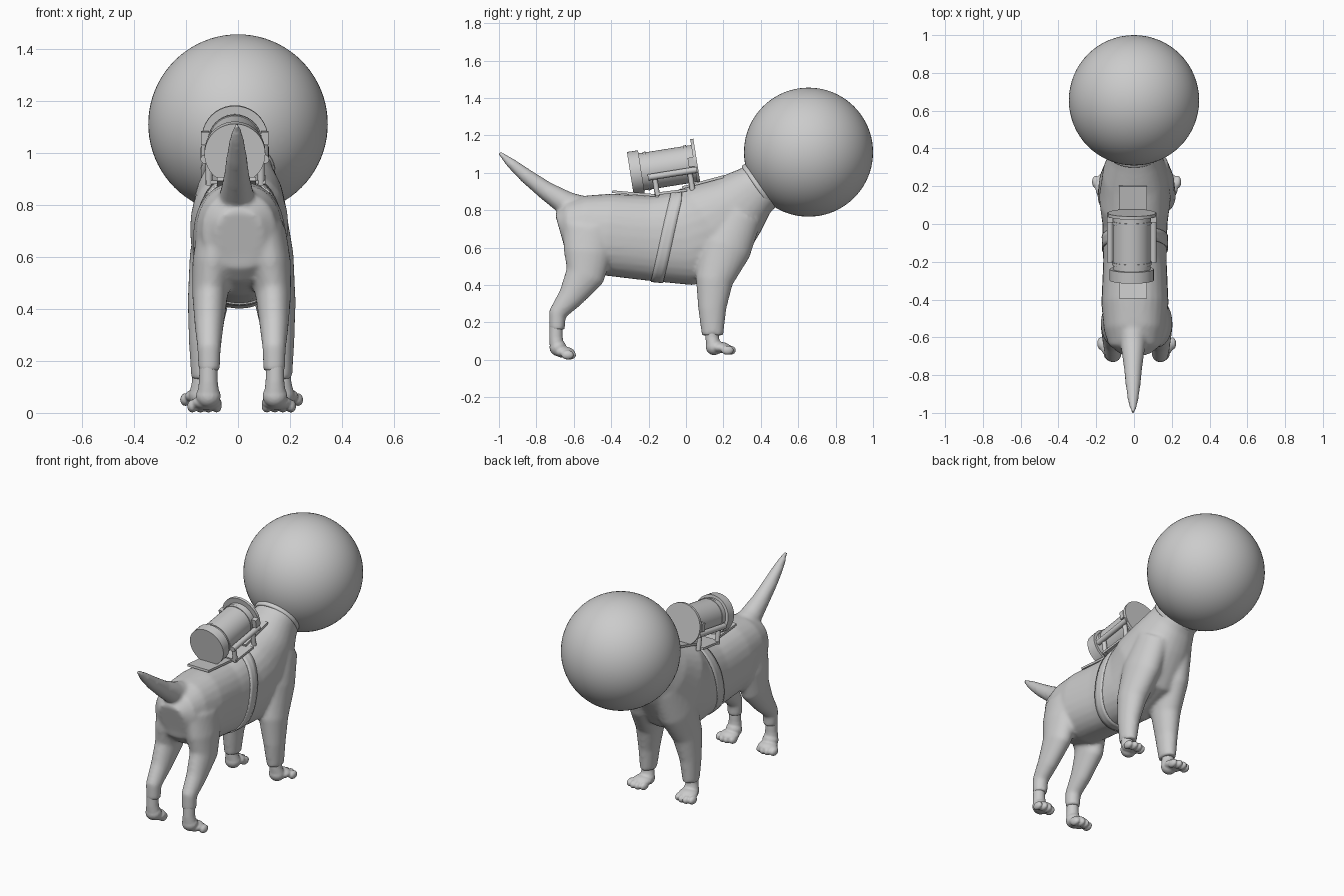
import bpy, bmesh
from math import sin, cos, pi, radians
from mathutils import Vector, Matrix

old = bpy.data.objects.get("Cube")
if old:
    bpy.data.objects.remove(old, do_unlink=True)

grey = bpy.data.materials.new("plain grey")
grey.use_nodes = True
grey.diffuse_color = (0.6, 0.6, 0.6, 1)
grey.node_tree.nodes["Principled BSDF"].inputs["Base Color"].default_value = (0.6, 0.6, 0.6, 1)


def finish(name, bm, angle=40):
    bmesh.ops.recalc_face_normals(bm, faces=bm.faces)
    mesh = bpy.data.meshes.new(name)
    bm.to_mesh(mesh)
    bm.free()
    mesh.materials.append(grey)
    obj = bpy.data.objects.new(name, mesh)
    bpy.context.collection.objects.link(obj)
    bpy.ops.object.select_all(action="DESELECT")
    obj.select_set(True)
    bpy.context.view_layer.objects.active = obj
    bpy.ops.object.shade_smooth_by_angle(angle=radians(angle))
    return obj


def tube(bm, rows, power=1.0, n=28, caps=True):
    """Loft ellipses along a path; each row is x, y, z, half width, half depth."""
    pts = [Vector(r[:3]) for r in rows]
    rings = []
    for i, r in enumerate(rows):
        t = (pts[min(i + 1, len(pts) - 1)] - pts[max(i - 1, 0)]).normalized()
        up = t.cross(Vector((1, 0, 0))).normalized()
        side = up.cross(t)
        ring = []
        for k in range(n):
            c, s = cos(2 * pi * k / n), sin(2 * pi * k / n)
            c, s = [abs(v) ** power * (1 if v > 0 else -1) for v in (c, s)]
            ring.append(bm.verts.new(pts[i] + side * c * r[3] + up * s * r[4]))
        rings.append(ring)
    for a, b in zip(rings, rings[1:]):
        for k in range(n):
            bm.faces.new((a[k], a[(k + 1) % n], b[(k + 1) % n], b[k]))
    if caps:
        bm.faces.new(rings[0])
        bm.faces.new(rings[-1])


def blob(bm, loc, size):
    m = Matrix.Translation(loc) @ Matrix.Diagonal((*size, 1))
    bmesh.ops.create_uvsphere(bm, u_segments=16, v_segments=10, radius=1, matrix=m)


def rod(name, a, b, r, n=32):
    bm = bmesh.new()
    a, b = Vector(a), Vector(b)
    m = Matrix.Translation((a + b) / 2) @ (b - a).to_track_quat("Z", "Y").to_matrix().to_4x4()
    bmesh.ops.create_cone(bm, cap_ends=True, segments=n, radius1=r, radius2=r,
                          depth=(b - a).length, matrix=m)
    return finish(name, bm)


def box(name, loc, size, tilt):
    bm = bmesh.new()
    m = Matrix.Translation(loc) @ Matrix.Rotation(radians(tilt), 4, "X") @ Matrix.Diagonal((*size, 1))
    bmesh.ops.create_cube(bm, size=1, matrix=m)
    return finish(name, bm)


def remesh(obj, voxel, smooth):
    m = obj.modifiers.new("merge", "REMESH")
    m.mode = "VOXEL"
    m.voxel_size = voxel
    m.use_smooth_shade = True
    m = obj.modifiers.new("soften", "SMOOTH")
    m.iterations = smooth


# Body: torso, tail and legs lofted, then merged
bm = bmesh.new()
torso = [(-.675, .69, .09, .09), (-.64, .70, .14, .145), (-.56, .69, .165, .19), (-.42, .67, .178, .22),
         (-.2, .65, .168, .227), (0, .65, .172, .255), (.14, .705, .19, .26),
         (.27, .82, .17, .19), (.36, .90, .135, .145), (.42, .94, .125, .13)]
tube(bm, [(.005, *r) for r in torso], power=0.88)
tail = [(-.53, .79, .08), (-.64, .835, .066), (-.75, .905, .05), (-.85, .98, .04),
        (-.94, 1.055, .027), (-1.0, 1.108, .01)]
tube(bm, [(-.005, y, z, r, r) for y, z, r in tail])
front_leg = [(.08, .29, .78, .09, .12), (.105, .21, .6, .095, .14), (.13, .15, .42, .078, .10),
             (.145, .14, .27, .058, .075), (.15, .142, .13, .044, .058)]
hind_leg = [(.085, -.51, .70, .085, .15), (.11, -.525, .57, .08, .13), (.122, -.54, .45, .068, .105),
            (.125, -.62, .33, .055, .068), (.125, -.688, .245, .045, .048), (.125, -.69, .16, .042, .042)]
OFF = .014
for leg in (front_leg, hind_leg):
    for s in (-1, 1):
        tube(bm, [(s * x + OFF, y, z, a, b) for x, y, z, a, b in leg])
body = finish("body", bm)
remesh(body, .011, 7)

# Paws: ankle, foot pad and four toes, turned slightly outward
for label, x0, y0, z0, rear in (("front_paw", .155, .14, .025, 0), ("hind_paw", .128, -.695, 0, 1)):
    for s in (-1, 1):
        bm = bmesh.new()
        cx = s * x0 + OFF
        tube(bm, [(cx, y0, .2, .034, .034), (cx, y0, .12, .036, .036),
                  (cx, y0 + .005, z0 + .06, .044, .038)])
        blob(bm, (cx, y0 + .01, z0 + .065 - .02 * (1 - rear)), (.048, .045, .045))
        blob(bm, (cx + s * .006, y0 + .045, z0 + .04), (.058, .055, .03))
        for k in range(4):
            d = (k - 1.5) * .031
            blob(bm, (cx + s * .015 + d, y0 + .1 - abs(k - 1.5) * .012 - .02 * rear, z0 + .026),
                 (.02, .034, .025))
        paw = finish(("left_" if s > 0 else "right_") + label, bm)
        remesh(paw, .006, 2)

# Globe helmet and neck collar
bm = bmesh.new()
centre = Vector((0, .655, 1.11))
bmesh.ops.create_uvsphere(bm, u_segments=64, v_segments=40, radius=.345, matrix=Matrix.Translation(centre))
finish("helmet", bm)
axis = Vector((0, .82, .57)).normalized()
for i, (dist, r) in enumerate(((.345, .128), (.325, .143), (.305, .14))):
    p = centre - axis * dist
    ring = rod("collar_ring_%d" % (i + 1), p - axis * .014, p + axis * .014, r, 48)
    bev = ring.modifiers.new("round", "BEVEL")
    bev.width = .008
    bev.segments = 3

# Girth strap hugging the body
bm = bmesh.new()
n = Vector((0, .98, -.2))
mid = Vector((.005, -.105, .64))
tube(bm, [(*(mid + n * d), .2, .275) for d in (-.033, -.011, .011, .033)], power=.88, n=72, caps=False)
strap = finish("girth_strap", bm)
wrap = strap.modifiers.new("hug", "SHRINKWRAP")
wrap.target = body
wrap.wrap_mode = "ABOVE_SURFACE"
wrap.offset = .006
thick = strap.modifiers.new("thickness", "SOLIDIFY")
thick.thickness = .008

# Backpack canister, tilted along the back
T = 9
d = Vector((0, cos(radians(T)), sin(radians(T))))
u = Vector((0, -d.z, d.y))
o = Vector((-.012, -.11, 1.025))


def on_pack(x, along, up):
    return o + Vector((x, 0, 0)) + d * along + u * up


rod("canister", on_pack(0, -.16, 0), on_pack(0, .17, 0), .1, 40)
rod("canister_rear_cap", on_pack(0, -.19, 0), on_pack(0, -.13, 0), .117, 40)
rod("canister_front_flange", on_pack(0, .155, .005), on_pack(0, .172, .005), .127, 40)
for along in (-.1, .12):
    rod("canister_band", on_pack(0, along - .008, 0), on_pack(0, along + .008, 0), .104, 40)
for s in (-1, 1):
    rod("side_rail", on_pack(s * .115, -.1, -.035), on_pack(s * .115, .165, -.035), .017, 14)
    for along in (-.065, .125):
        rod("rail_post", on_pack(s * .1, along, -.14), on_pack(s * .1, along, -.03), .014, 14)
    box("rail_clip", on_pack(s * .115, .14, .01), (.03, .03, .05), T)

# Saddle plates under the canister
box("saddle_front", (-.005, .09, .95), (.15, .23, .014), 15)
box("saddle_middle", (-.01, -.08, .897), (.23, .17, .014), 7)
box("saddle_rear", (-.005, -.27, .888), (.15, .25, .014), -5)
